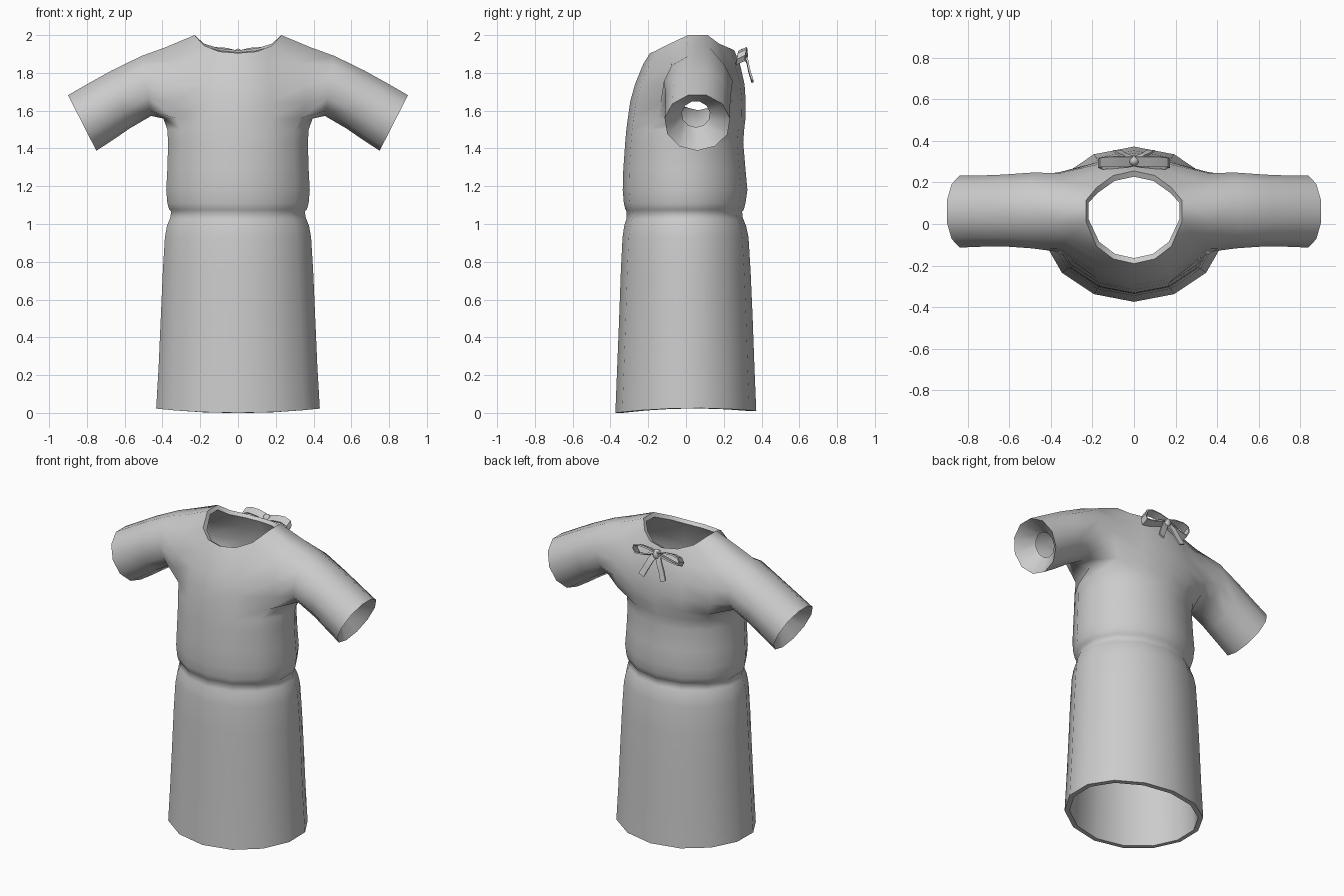
import bpy, bmesh, math
from mathutils import Vector

if "Cube" in bpy.data.objects:
    bpy.data.objects.remove(bpy.data.objects["Cube"])

cloth = bpy.data.materials.new("grey_cloth")
cloth.diffuse_color = (0.6, 0.6, 0.6, 1)
cloth.use_nodes = True
cloth.node_tree.nodes["Principled BSDF"].inputs["Base Color"].default_value = cloth.diffuse_color
N = 14          # sides of the body
M = 11          # sides of a sleeve


def finish(name, bm, thickness, offset, angle=60):
    """Turn a bmesh sheet into a smooth object with real cloth thickness."""
    bmesh.ops.recalc_face_normals(bm, faces=bm.faces)
    me = bpy.data.meshes.new(name)
    bm.to_mesh(me)
    bm.free()
    me.materials.append(cloth)
    ob = bpy.data.objects.new(name, me)
    bpy.context.collection.objects.link(ob)
    bpy.ops.object.select_all(action='DESELECT')
    ob.select_set(True)
    bpy.context.view_layer.objects.active = ob
    if thickness:
        mod = ob.modifiers.new("thickness", 'SOLIDIFY')
        mod.thickness, mod.offset = thickness, offset
        bpy.ops.object.modifier_apply(modifier=mod.name)
    bpy.ops.object.shade_smooth_by_angle(angle=math.radians(angle))
    return ob


def bridge(bm, a, b, closed=True):
    for i in range(len(a) if closed else len(a) - 1):
        j = (i + 1) % len(a)
        bm.faces.new((a[i], a[j], b[j], b[i]))


# ---- gown: skirt, waist and bodice rings (z, half width, front y, back y)
rings = [(0.0, .433, -.374, .372), (.25, .42, -.364, .362), (.5, .409, -.354, .353),
         (.75, .398, -.345, .342), (.93, .387, -.336, .331), (.99, .376, -.327, .318),
         (1.025, .362, -.316, .304), (1.035, .358, -.314, .30), (1.066, .354, -.314, .297),
         (1.076, .364, -.321, .306), (1.11, .374, -.329, .315), (1.18, .38, -.335, .325),
         (1.29, .374, -.332, .315), (1.43, .37, -.322, .303), (1.5, .374, -.316, .308)]
bm = bmesh.new()
loops = []
for n, (z, hw, yf, yb) in enumerate(rings):
    loop = []
    for k in range(N):
        a = math.tau * k / N
        lift = .02 * math.sin(a) ** 2 + .005 * (1 - math.cos(a)) if n == 0 else 0
        loop.append(bm.verts.new((hw * math.sin(a) / math.sin(math.tau * 3 / N),
                                  (yf + yb) / 2 - (yb - yf) / 2 * math.cos(a), z + lift)))
    loops.append(loop)
for a, b in zip(loops, loops[1:]):
    bridge(bm, a, b)
base = loops[-1]

# ---- chest and back panels, right half columns per row: centre, middle, armhole
front = [[(0, -.308, 1.56), (.175, -.278, 1.56), (.33, -.15, 1.56)],
         [(0, -.295, 1.65), (.175, -.265, 1.645), (.355, -.135, 1.64)],
         [(0, -.27, 1.74), (.17, -.238, 1.74), (.355, -.12, 1.735)],
         [(0, -.225, 1.85), (.15, -.19, 1.85), (.325, -.08, 1.85)],
         [(0, -.19, 1.905), (.1, -.168, 1.913), (.18, -.107, 1.945)]]
back = [[(0, .315, 1.56), (.175, .295, 1.56), (.33, .24, 1.56)],
        [(0, .316, 1.65), (.175, .297, 1.645), (.355, .25, 1.64)],
        [(0, .31, 1.74), (.17, .288, 1.74), (.355, .245, 1.735)],
        [(0, .285, 1.85), (.15, .258, 1.85), (.325, .2, 1.85)],
        [(0, .255, 1.92), (.1, .233, 1.93), (.18, .175, 1.955)]]


def panel(rows, lower):
    grid = []
    for r in rows:
        pts = [(-x, y, z) for x, y, z in r[:0:-1]] + r
        grid.append([bm.verts.new(p) for p in pts])
    for a, b in zip([lower] + grid, grid):
        bridge(bm, a, b, closed=False)
    return grid


fr = panel(front, [base[i % N] for i in range(-2, 3)])
bk = panel(back, [base[i] for i in (9, 8, 7, 6, 5)])

# ---- shoulders and sleeves: lower point, upper point, y, y radius
sleeve = [((.46, 1.572), (.51, 1.89), .065, .184),
          ((.575, 1.505), (.67, 1.812), .065, .174),
          ((.665, 1.443), (.785, 1.748), .062, .173),
          ((.75, 1.388), (.9, 1.682), .06, .175),
          ((.705, 1.512), (.775, 1.648), .052, .075)]    # inner funnel of the cuff
for s, col, under in ((1, -1, (2, 3, 4, 5)), (-1, 0, (12, 11, 10, 9))):
    pit = bm.verts.new((s * .395, .06, 1.558))
    top_f, top_b = [bm.verts.new((s * .385, y, 1.935)) for y in (.005, .125)]
    peak_f, peak_b = [bm.verts.new((s * .23, y, 2.0)) for y in (.01, .115)]
    f = [r[col] for r in fr]
    b = [r[col] for r in bk]
    u = [base[i] for i in under]
    # underarm
    bm.faces.new((u[0], u[1], pit, f[0]))
    bm.faces.new((u[1], u[2], pit))
    bm.faces.new((u[2], u[3], b[0], pit))
    # shoulder
    bm.faces.new((f[3], top_f, peak_f, f[4]))
    bm.faces.new((top_f, top_b, peak_b, peak_f))
    bm.faces.new((top_b, b[3], b[4], peak_b))
    prev = [pit] + f[:4] + [top_f, top_b] + b[3::-1]
    for lo, hi, cy, ry in sleeve:
        ring = []
        for k in range(M):
            t = math.tau * k / M
            w = (1 - math.cos(t)) / 1.96
            ring.append(bm.verts.new((s * (lo[0] + w * (hi[0] - lo[0])),
                                      cy - ry * math.sin(t), lo[1] + w * (hi[1] - lo[1]))))
        bridge(bm, prev, ring)
        prev = ring
finish("gown", bm, .03, -1)


# ---- bow at the back of the neck
def ribbon(name, path, width, closed):
    bm = bmesh.new()
    w = Vector(width) / 2
    a = [bm.verts.new(Vector(p) - w) for p in path]
    b = [bm.verts.new(Vector(p) + w) for p in path]
    bridge(bm, a, b, closed)
    finish(name, bm, .01, 0, 50)


loop = [(.01, .006), (.06, .024), (.12, .034), (.16, .026), (.168, 0),
        (.155, -.028), (.10, -.026), (.05, -.014), (.01, -.006)]
for s, label in ((1, "right"), (-1, "left")):
    ribbon("bow_loop_" + label,
           [(s * x, .30 - .05 * x + .2 * h, 1.9 + h - .1 * x) for x, h in loop],
           (0, .045, .02), True)
    ribbon("bow_tail_" + label,
           [(s * .008, .302, 1.89), (s * .03, .325, 1.86), (s * .055, .335, 1.81),
            (s * .08, .352, 1.755)], (.036, 0, s * .014), False)

bm = bmesh.new()
bmesh.ops.create_uvsphere(bm, u_segments=10, v_segments=6, radius=1)
for v in bm.verts:
    v.co = Vector((v.co.x * .026, v.co.y * .026 + .303, v.co.z * .034 + 1.895))
finish("bow_knot", bm, 0, 0)
